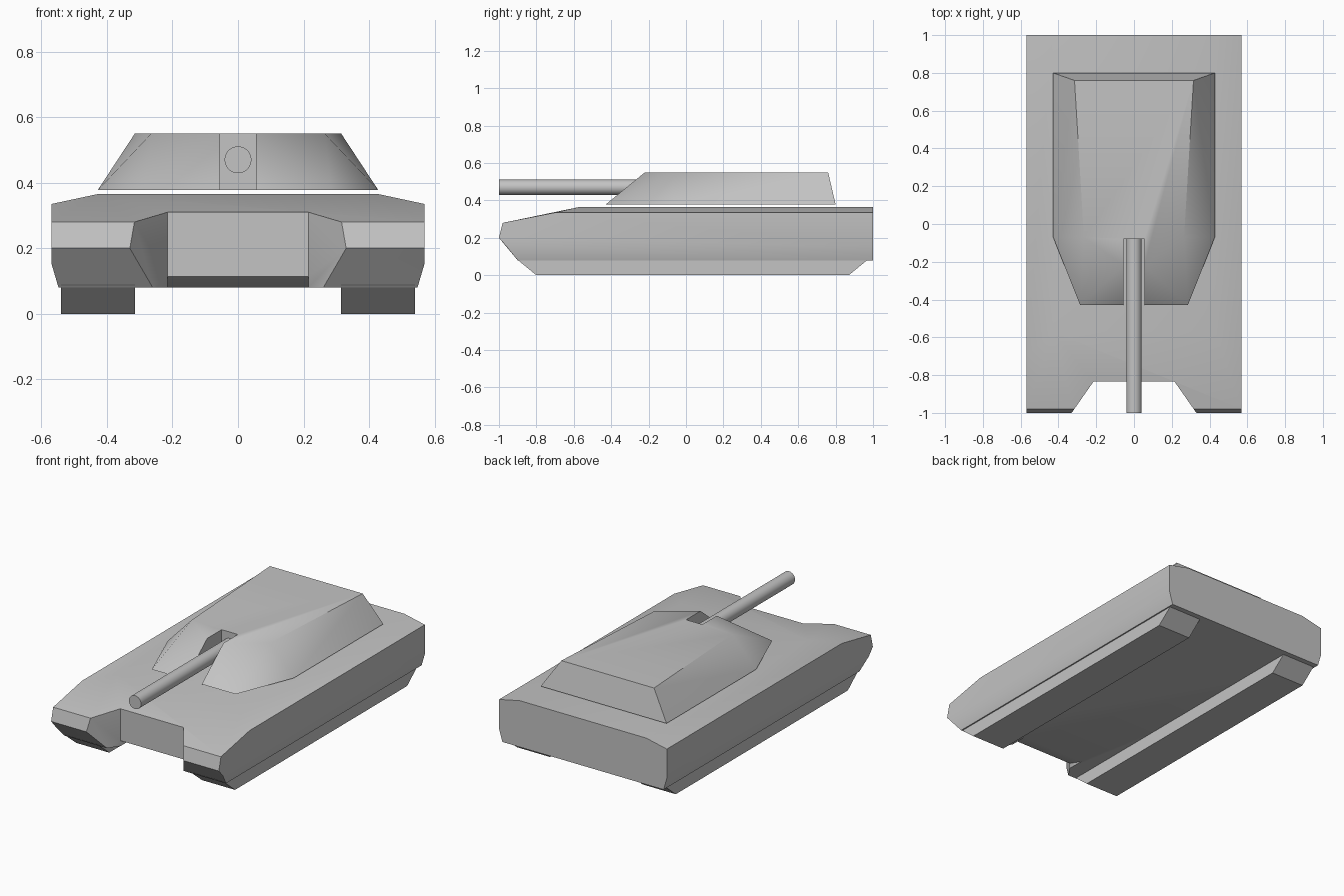
import bpy, bmesh, math

if "Cube" in bpy.data.objects:
    bpy.data.objects.remove(bpy.data.objects["Cube"])

grey = bpy.data.materials.new("plain grey")
grey.use_nodes = True
COLOUR = (0.55, 0.55, 0.55, 1)
grey.diffuse_color = COLOUR
grey.node_tree.nodes["Principled BSDF"].inputs["Base Color"].default_value = COLOUR


def both_sides(points):
    """Add the mirror image of every point across x = 0."""
    return [(s * x, y, z) for x, y, z in points for s in (1, -1)]


def solid(name, points):
    """Convex faceted block spanning the points."""
    bm = bmesh.new()
    verts = [bm.verts.new(p) for p in points]
    bmesh.ops.convex_hull(bm, input=verts)
    bmesh.ops.dissolve_limit(bm, angle_limit=math.radians(1),
                             verts=bm.verts[:], edges=bm.edges[:])
    bmesh.ops.recalc_face_normals(bm, faces=bm.faces[:])
    mesh = bpy.data.meshes.new(name)
    bm.to_mesh(mesh)
    bm.free()
    mesh.materials.append(grey)
    obj = bpy.data.objects.new(name, mesh)
    bpy.context.collection.objects.link(obj)
    return obj


def activate(obj):
    bpy.ops.object.select_all(action='DESELECT')
    obj.select_set(True)
    bpy.context.view_layer.objects.active = obj


def cut(obj, cutter):
    """Subtract the cutter and discard it."""
    cutter.hide_render = True
    mod = obj.modifiers.new("cut", 'BOOLEAN')
    mod.operation = 'DIFFERENCE'
    mod.solver = 'EXACT'
    mod.object = cutter
    activate(obj)
    bpy.ops.object.modifier_apply(modifier=mod.name)
    bpy.data.objects.remove(cutter)


def smooth(obj, degrees=35):
    activate(obj)
    bpy.ops.object.shade_smooth_by_angle(angle=math.radians(degrees))


# Hull: side outline, raised deck and narrower belly
side = [(-1, 0.2), (-0.98, 0.28), (-0.7, 0.335), (1, 0.335), (1, 0.155), (-0.96, 0.155)]
hull = solid("hull", both_sides(
    [(0.57, y, z) for y, z in side]
    + [(0.43, y, 0.365) for y in (-0.57, 1)]
    + [(0.548, y, 0.08) for y in (-0.9, 1)]))

# Notch in the bow with splayed walls, then its sloping lower lip
cut(hull, solid("bow_notch_cutter", both_sides(
    [(x, y, z) for x, y in ((0.215, -0.835), (0.4, -1.1)) for z in (0, 0.6)])))
cut(hull, solid("bow_lip_cutter", both_sides(
    [(0.215, -0.9, 0.135), (0.215, -0.9, 0.05), (0.215, -0.64, 0.05)])))
smooth(hull)

# Tracks with sloping ends
for label, s in (("left", 1), ("right", -1)):
    solid(label + "_track", [(s * x, y, z) for x in (0.315, 0.54)
          for y, z in ((-0.8, 0), (0.87, 0), (0.98, 0.09), (-0.91, 0.09))])

# Turret with a tapered roof and angled nose
turret = solid("turret", both_sides(
    [(x, y, 0.378) for x, y in ((0.285, -0.43), (0.428, -0.07), (0.428, 0.8))]
    + [(x, y, 0.55) for x, y in ((0.055, -0.22), (0.265, -0.07), (0.315, 0.76))]))

# Open slot for the gun
cut(turret, solid("gun_slot_cutter", both_sides(
    [(0.055, y, z) for y in (-0.6, -0.08) for z in (0.3, 0.7)])))
smooth(turret)

# Gun barrel
bpy.ops.mesh.primitive_cylinder_add(vertices=32, radius=0.041, depth=0.93,
                                    location=(0, -0.535, 0.47),
                                    rotation=(math.pi / 2, 0, 0))
barrel = bpy.context.object
barrel.name = "gun_barrel"
barrel.data.materials.append(grey)
smooth(barrel)
